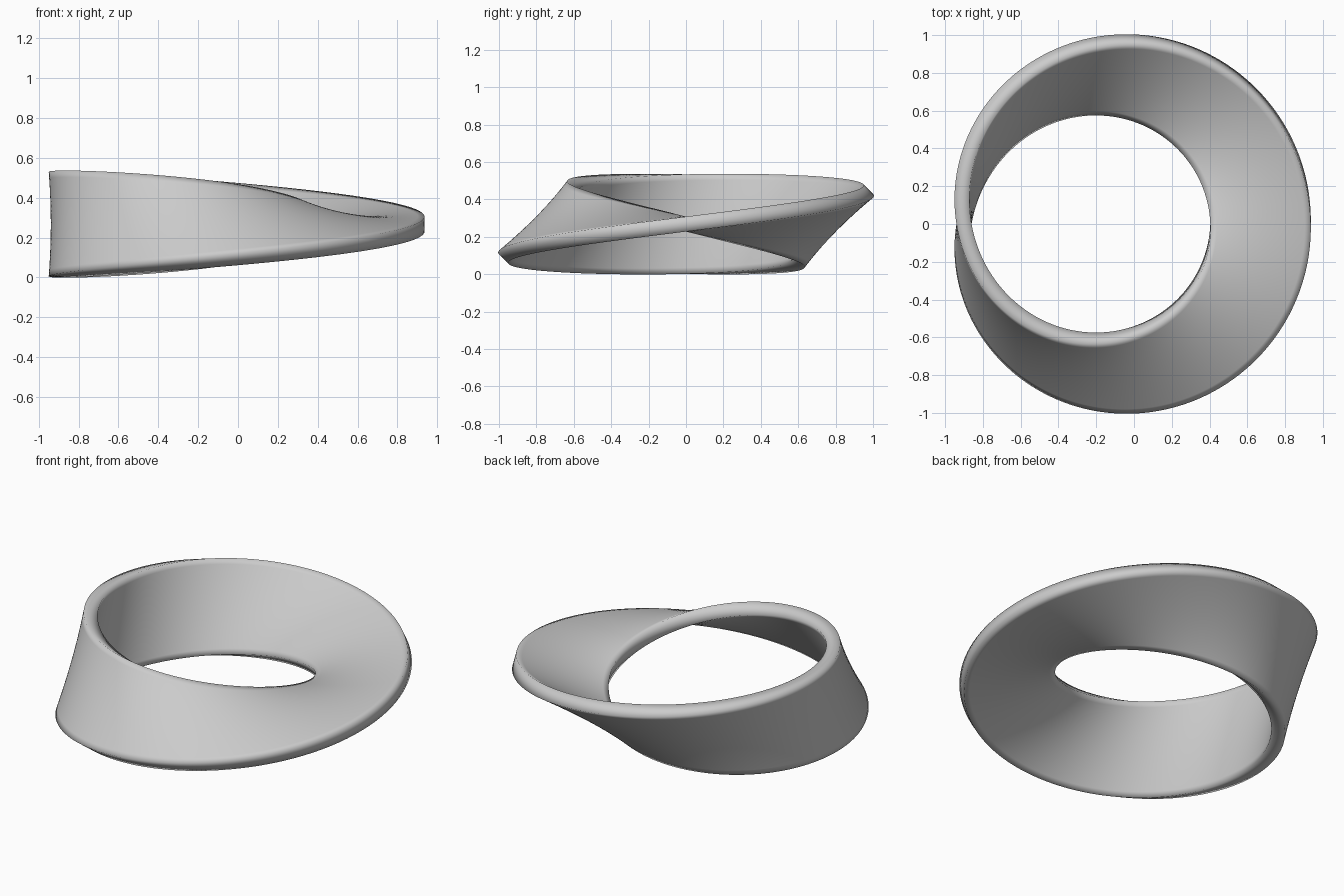
import bpy
import bmesh
from math import cos, sin, pi

cube = bpy.data.objects.get("Cube")
if cube:
    bpy.data.objects.remove(cube)

RADIUS, CENTRE_X, CENTRE_Z = 0.785, -0.115, 0.268
HALF_WIDTH, HALF_THICK = 0.266, 0.04
STEPS, WIDE, THIN = 240, 16, 2

# Plain grey material
grey = bpy.data.materials.new("plain grey")
grey.use_nodes = True
colour = (0.6, 0.6, 0.6, 1)
grey.diffuse_color = colour
grey.node_tree.nodes["Principled BSDF"].inputs["Base Color"].default_value = colour

# Rectangular cross-section, its second half the first turned by half a turn
half = [(HALF_WIDTH, HALF_THICK * (2 * i / THIN - 1)) for i in range(THIN)]
half += [(HALF_WIDTH * (1 - 2 * i / WIDE), HALF_THICK) for i in range(WIDE)]
profile = half + [(-u, -v) for u, v in half]
count = len(profile)

# Sweep the section round a circle while it makes half a turn
bm = bmesh.new()
rings = []
for s in range(STEPS):
    angle = 2 * pi * s / STEPS
    c, d = cos(angle / 2), sin(angle / 2)
    ring = []
    for u, v in profile:
        r = RADIUS + u * c - v * d
        ring.append(bm.verts.new((CENTRE_X + r * cos(angle), r * sin(angle),
                                  CENTRE_Z + u * d + v * c)))
    rings.append(ring)

# Close the band: the last ring meets the first one upside down
rings.append(rings[0][count // 2:] + rings[0][:count // 2])
for a, b in zip(rings, rings[1:]):
    for i in range(count):
        j = (i + 1) % count
        bm.faces.new((a[i], b[i], b[j], a[j])).smooth = True
bmesh.ops.recalc_face_normals(bm, faces=bm.faces)

mesh = bpy.data.meshes.new("twisted_band")
bm.to_mesh(mesh)
bm.free()
mesh.materials.append(grey)
band = bpy.data.objects.new("twisted_band", mesh)
bpy.context.collection.objects.link(band)
